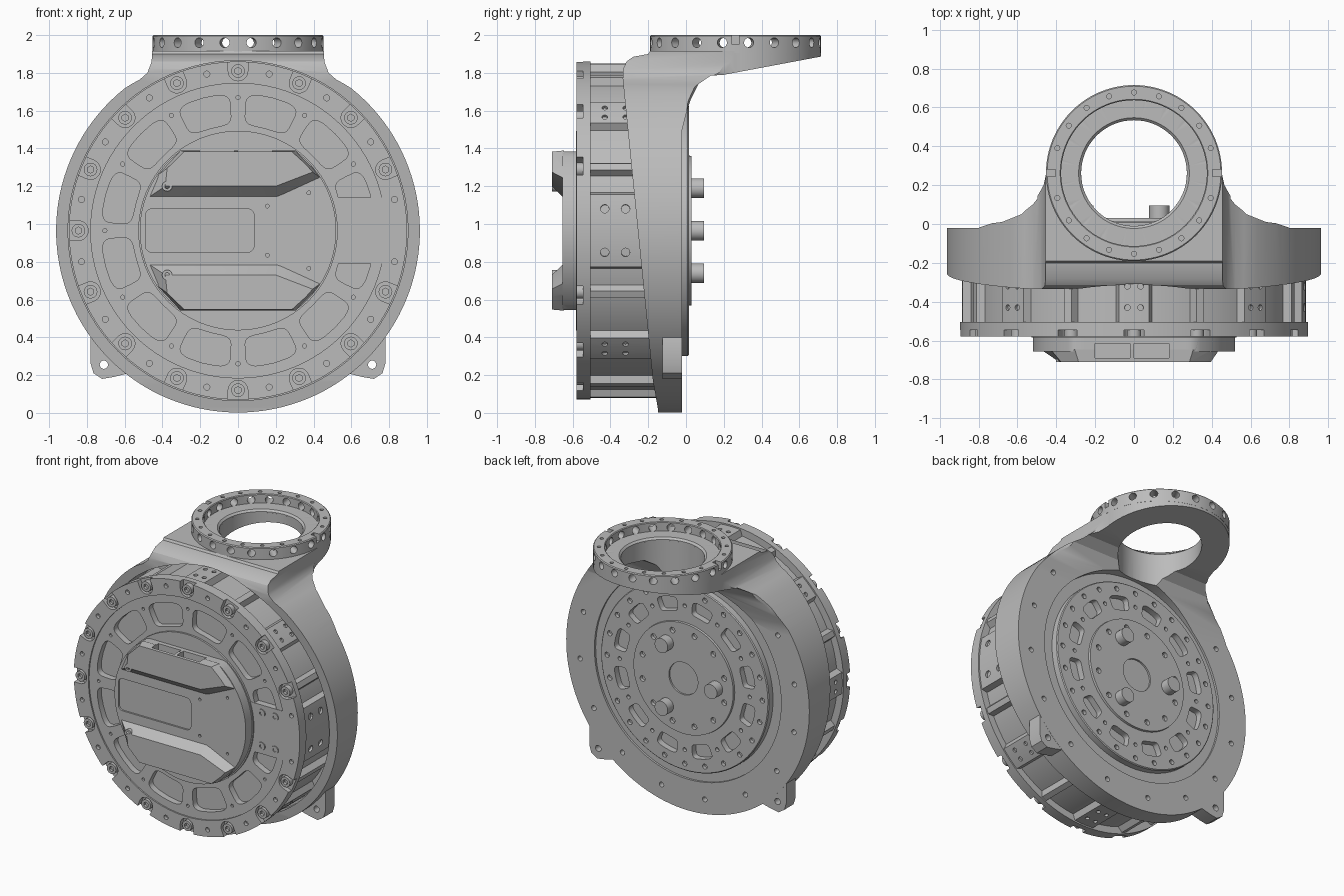
import bpy, bmesh
from math import sin, cos, radians, pi, copysign
from mathutils import Vector, Matrix

if "Cube" in bpy.data.objects:
    bpy.data.objects.remove(bpy.data.objects["Cube"])

CZ = 0.965   # height of the main axis
RY = 0.262   # depth position of the top ring
MAP = {'x': lambda u, v, d: (d, u, v),
       'y': lambda u, v, d: (u, d, CZ + v),
       'z': lambda u, v, d: (u, v, d)}

metal = bpy.data.materials.new("grey metal")
metal.use_nodes = True
metal.diffuse_color = (0.5, 0.5, 0.5, 1)
metal.node_tree.nodes["Principled BSDF"].inputs["Base Color"].default_value = (0.5, 0.5, 0.5, 1)


def make(name, bm):
    bmesh.ops.recalc_face_normals(bm, faces=bm.faces)
    mesh = bpy.data.meshes.new(name)
    bm.to_mesh(mesh)
    bm.free()
    obj = bpy.data.objects.new(name, mesh)
    bpy.context.scene.collection.objects.link(obj)
    finish(obj)
    return obj


def finish(obj):
    obj.data.materials.clear()
    obj.data.materials.append(metal)
    obj.data.shade_smooth()
    obj.data.set_sharp_from_angle(angle=radians(28))


def solid(name, loops, axis, a, b, ends=None):
    """Extrude outlines from a to b, optionally lofting to other end outlines."""
    bm = bmesh.new()
    for i, pts in enumerate(loops):
        far = ends[i] if ends else pts
        lo = [bm.verts.new(MAP[axis](u, v, a)) for u, v in pts]
        hi = [bm.verts.new(MAP[axis](u, v, b)) for u, v in far]
        bm.faces.new(lo)
        bm.faces.new(hi)
        n = len(pts)
        for k in range(n):
            j = (k + 1) % n
            bm.faces.new((lo[k], lo[j], hi[j], hi[k]))
    return make(name, bm)


def lathe(name, profile, axis, cy=0, n=96):
    """Revolve a closed (radius, depth) profile."""
    bm = bmesh.new()
    rows = [[bm.verts.new(MAP[axis](r * cos(2 * pi * k / n), cy + r * sin(2 * pi * k / n), d))
             for r, d in profile] for k in range(n)]
    m = len(profile)
    for k in range(n):
        p, q = rows[k], rows[(k + 1) % n]
        for i in range(m):
            j = (i + 1) % m
            bm.faces.new((p[i], p[j], q[j], q[i]))
    return make(name, bm)


def rods(name, specs, n=16):
    """Cylinders given as (centre, direction, radius, length)."""
    bm = bmesh.new()
    for p, d, r, length in specs:
        turn = Vector(d).to_track_quat('Z', 'Y').to_matrix().to_4x4()
        bmesh.ops.create_cone(bm, cap_ends=True, segments=n, radius1=r, radius2=r,
                              depth=length, matrix=Matrix.Translation(p) @ turn)
    return make(name, bm)


def boolean(obj, tool, op='DIFFERENCE'):
    tool.hide_render = True
    mod = obj.modifiers.new("cut", 'BOOLEAN')
    mod.object, mod.operation, mod.solver = tool, op, 'EXACT'
    bpy.context.view_layer.update()
    dg = bpy.context.evaluated_depsgraph_get()
    mesh = bpy.data.meshes.new_from_object(obj.evaluated_get(dg))
    obj.modifiers.clear()
    obj.data = mesh
    bpy.data.objects.remove(tool)
    finish(obj)


def circle(r, n=96, u=0, v=0):
    return [(u + r * cos(2 * pi * k / n), v + r * sin(2 * pi * k / n)) for k in range(n)]


def arc(r, a, b, n, v=0):
    return [(r * cos(radians(a + (b - a) * k / n)), v + r * sin(radians(a + (b - a) * k / n)))
            for k in range(n + 1)]


def turned(pts, deg):
    c, s = cos(radians(deg)), sin(radians(deg))
    return [(u * c - v * s, u * s + v * c) for u, v in pts]


def at(r, deg, y):
    return Vector((r * cos(radians(deg)), y, CZ + r * sin(radians(deg))))


def pocket(r0, r1, half, deg):
    """Rounded window following an arc."""
    out = []
    for k in range(28):
        c, s = cos(2 * pi * k / 28), sin(2 * pi * k / 28)
        r = (r0 + r1) / 2 + (r1 - r0) / 2 * copysign(abs(c) ** 0.45, c)
        a = radians(deg + half * copysign(abs(s) ** 0.45, s))
        out.append((r * cos(a), r * sin(a)))
    return out


def flip(pts, su=1, sv=1):
    return [(u * su, v * sv) for u, v in pts]


Y = (0, 1, 0)

# Housing: front outline, side profile and plan outline intersected
neck = [(.565, .775), (.52, .80), (.48, .835), (.457, .895), (.455, .965)]
housing = solid("housing", [arc(.963, 128.5, 411.5, 100) + neck + flip(neck, -1)[::-1]], 'y', -.5, .8)
side = [(-.135, -.1), (-.15, .03), (-.175, .17), (-.335, 1.77), (-.333, 1.82), (-.315, 1.86), (-.28, 1.885),
        (-.2, 1.9), (-.19, 1.915), (.75, 1.915), (.75, 1.893), (.2, 1.79), (.13, 1.785), (.065, 1.74),
        (.025, 1.66), (0, 1.58), (-.02, 1.5), (-.02, -.1)]
boolean(housing, solid("side_tool", [side], 'x', -1.2, 1.2), 'INTERSECT')
half = [(1.1, -.6), (1.1, -.019), (.85, -.01), (.68, .01), (.58, .05), (.51, .12), (.465, .2)]
plan = half + arc(.452, 0, 180, 48, RY) + flip(half, -1)[::-1]
boolean(housing, solid("plan_tool", [plan], 'z', -.5, 2.5), 'INTERSECT')
boolean(housing, solid("bore_tool", [circle(.9)], 'y', -.6, -.1))
boolean(housing, solid("back_bore_tool", [circle(.74)], 'y', -.3, .1))
boolean(housing, solid("arm_hole_tool", [circle(.272, 64, 0, RY)], 'z', 1.6, 2.2))
boolean(housing, rods("back_hole_tool", [(at(.86, a, -.03), Y, .018, .06)
                                         for a in range(146, 400, 23)]))

# Mounting ears
ear = [(.76, -.505), (.78, -.565), (.78, -.705), (.765, -.755), (.72, -.785), (.66, -.775),
       (.6, -.76), (.55, -.745)]
for label, s in (("left", 1), ("right", -1)):
    lug = solid(label + "_ear", [flip(ear, s)], 'y', -.125, -.021)
    boolean(lug, solid("ear_tool", [circle(.022, 20, s * .71, -.71)], 'y', -.3, .1))

# Top ring with radial holes, small top holes and side slots
ring = lathe("top_ring", [(.453, 1.905), (.453, 1.994), (.447, 2), (.38, 2), (.375, 1.995),
                          (.375, 1.935), (.285, 1.935), (.272, 1.922), (.272, 1.905)], 'z', RY)
spokes = [Vector((cos(radians(9 + 18 * k)), sin(radians(9 + 18 * k)), 0)) for k in range(20)]
boolean(ring, rods("radial_tool", [(d * .42 + Vector((0, RY, 1.96)), d, .026, .14) for d in spokes]))
boolean(ring, solid("top_hole_tool", [circle(.013, 12, .415 * cos(radians(18 * k)), RY + .415 * sin(radians(18 * k)))
                                      for k in range(20) if k % 10], 'z', 1.985, 2.1))
slot = [(.405, RY - .018), (.5, RY - .018), (.5, RY + .018), (.405, RY + .018)]
boolean(ring, solid("slot_tool", [slot, flip(slot, -1)], 'z', 1.95, 2.1))


# Motor body with raised pads and ribs
def body_radius(a):
    k = abs((a + 22.5) % 45 - 22.5)
    wide = min(a, 360 - a) < 12.8
    return .885 if wide or k < 5.5 or k > 20.5 else .845


body = solid("motor_body", [[(body_radius(a) * cos(radians(a)), body_radius(a) * sin(radians(a)))
                             for a in (1.25 * k for k in range(288))]], 'y', -.51, -.1)
body_holes = []
for k in range(8):
    for da in ((-7.5, 7.5) if k == 0 else (-2.2, 2.2)):
        for y in (-.43, -.32):
            d = at(1, 45 * k + da, 0) - Vector((0, 0, CZ))
            body_holes.append((at(.89, 45 * k + da, y), d, .023 if k == 0 else .015, .04))
boolean(body, rods("pad_hole_tool", body_holes, 12))

# Front flange with recess, windows, bolt notches and small holes
flange = solid("front_flange", [circle(.895, 128)], 'y', -.58, -.505)
boolean(flange, solid("recess_tool", [circle(.78)], 'y', -.7, -.57))
boolean(flange, solid("window_tool", [pocket(.56, .725, 11.5, 15 + 30 * k) for k in range(12)], 'y', -.7, -.525))
bolt_angles = [22.5 * k for k in range(1, 16)]
notch = [(.845 + .052 * cos(radians(a)), .052 * sin(radians(a))) for a in range(90, 271, 15)]
notch += [(1, -.052), (1, .052)]
boolean(flange, solid("notch_tool", [turned(notch, a) for a in bolt_angles], 'y', -.7, -.545))
boolean(flange, rods("flange_hole_tool", [(at(.845, a - 11.25, -.58), Y, .016, .05) for a in bolt_angles + [360]] +
                     [(at(.705, 30 * k, -.57), Y, .011, .03) for k in range(1, 12)], 12))

# Flange bolts with hex sockets
bolts = rods("flange_bolts", [(at(.845, a, -.555), Y, .036, .05) for a in bolt_angles], 20)
boolean(bolts, rods("socket_tool", [(at(.845, a, -.58), Y, .019, .04) for a in bolt_angles], 6))

# Connector bracket and its screws
solid("side_bracket", [[(.49, -.175), (.8, -.175), (.8, .175), (.49, .175)]], 'y', -.573, -.51)
screws = rods("bracket_screws", [(Vector((x, -.573, CZ + v)), Y, .028, .014)
                                 for x in (.59, .695) for v in (-.118, .118)], 18)
boolean(screws, rods("screw_tool", [(Vector((x, -.58, CZ + v)), Y, .014, .014)
                                    for x in (.59, .695) for v in (-.118, .118)], 6))

# Electronics cover: round base, clipped block and two raised banks
solid("cover_base", [circle(.528)], 'y', -.583, -.54)
cover = solid("cover", [[(u, max(-.42, min(.42, v))) for u, v in circle(.52)]], 'y', -.655, -.56)
low = [(-.48, .172), (.21, .172), (.44, .277), (.40, .33), (.305, .424), (-.305, .424), (-.43, .29)]
high = [(-.385, .235), (.20, .235), (.395, .31), (.36, .35), (.285, .418), (-.285, .418), (-.375, .33)]
boolean(cover, solid("bank_tool", [low, flip(low, 1, -1)], 'y', -.645, -.71,
                     [high, flip(high, 1, -1)]), 'UNION')
panel = []
for cu, cv, a in ((.05, .08, 0), (-.455, .08, 90), (-.455, -.08, 180), (.05, -.08, 270)):
    panel += [(cu + .035 * cos(radians(a + t)), cv + .035 * sin(radians(a + t))) for t in range(0, 91, 15)]
boolean(cover, solid("panel_tool", [panel], 'y', -.8, -.643))
boxes = [[(x, -.69), (x + w, -.69), (x + w, -.615), (x, -.615)] for x, w in ((-.2, .18), (0, .18))]
boolean(cover, solid("port_tool", boxes, 'z', CZ + .35, CZ + .6))
dots = [(x, s * v) for x, v in ((.155, .13), (.375, .2)) for s in (1, -1)]
boolean(cover, rods("dot_tool", [(Vector((x, -.655, CZ + v)), Y, .01, .03) for x, v in dots], 12))
spots = [(x, s * v) for x, v in ((.27, .35), (-.375, .235)) for s in (1, -1)]
caps = rods("cover_screws", [(Vector((x, -.685, CZ + v)), Y, .027, .05) for x, v in spots], 18)
boolean(caps, rods("cap_tool", [(Vector((x, -.71, CZ + v)), Y, .014, .03) for x, v in spots], 6))

# Rear output: fixed plate, rotor disc with pockets and holes, hub and pins
solid("rear_plate", [circle(.75)], 'y', -.15, -.035)
rotor = lathe("rotor", [(.665, -.1), (.665, .009), (.659, .015), (.397, .015), (.395, .03),
                        (.115, .03), (.115, -.1)], 'y')
boolean(rotor, solid("rotor_pocket_tool", [pocket(.465, .565, 8.5, 15 + 30 * k) for k in range(12)],
                     'y', -.03, .2))
boolean(rotor, rods("rotor_hole_tool", [(at(.615, 15 * k, .015), Y, .018, .05) for k in range(24)] +
                    [(at(.515, 30 * k, .015), Y, .014, .05) for k in range(12)] +
                    [(at(.335, 15 + 30 * k, .03), Y, .02, .05) for k in range(12)], 14))
solid("hub_cap", [circle(.116, 48)], 'y', -.1, .018)
rods("drive_pins", [(at(.26, a, .045), Y, .052, .1) for a in (60, 180, 300)], 28)
